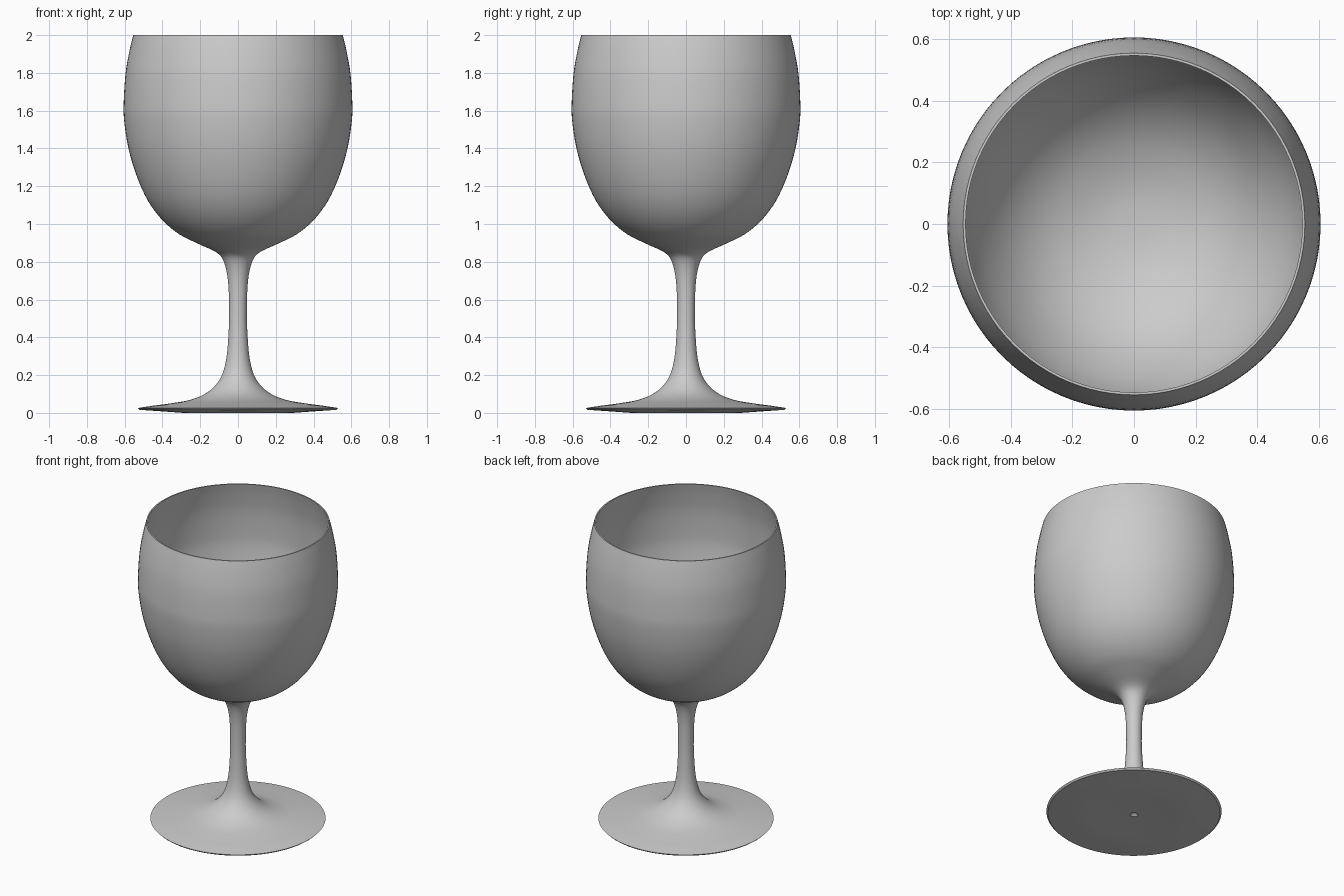
import bpy
import bmesh
import math
from mathutils import Vector

cube = bpy.data.objects.get("Cube")
if cube:
    bpy.data.objects.remove(cube, do_unlink=True)

SEGMENTS = 96

# One plain grey
grey = bpy.data.materials.new("plain grey")
grey.use_nodes = True
colour = (0.6, 0.6, 0.6, 1)
grey.diffuse_color = colour
grey.node_tree.nodes["Principled BSDF"].inputs["Base Color"].default_value = colour


def smooth_curve(points, steps=4):
    """Catmull-Rom curve through (radius, height) points."""
    p = [Vector(q) for q in points]
    p = [2 * p[0] - p[1]] + p + [2 * p[-1] - p[-2]]
    out = []
    for a, b, c, d in zip(p, p[1:], p[2:], p[3:]):
        for i in range(steps):
            t = i / steps
            out.append(0.5 * (2 * b + (c - a) * t + (2 * a - 5 * b + 4 * c - d) * t ** 2
                              + (3 * b - a - 3 * c + d) * t ** 3))
    return out + [p[-2]]


def lathe(name, profile):
    """Spin a profile about the z axis into a closed solid."""
    bm = bmesh.new()
    verts = [bm.verts.new((r, 0, z)) for r, z in profile]
    edges = [bm.edges.new(pair) for pair in zip(verts, verts[1:])]
    bmesh.ops.spin(bm, geom=verts + edges, axis=(0, 0, 1), cent=(0, 0, 0),
                   angle=math.tau, steps=SEGMENTS)
    bmesh.ops.remove_doubles(bm, verts=bm.verts, dist=0.0005)
    bmesh.ops.recalc_face_normals(bm, faces=bm.faces)
    mesh = bpy.data.meshes.new(name)
    bm.to_mesh(mesh)
    bm.free()
    mesh.materials.append(grey)
    obj = bpy.data.objects.new(name, mesh)
    bpy.context.collection.objects.link(obj)
    bpy.ops.object.select_all(action="DESELECT")
    obj.select_set(True)
    bpy.context.view_layer.objects.active = obj
    bpy.ops.object.shade_smooth_by_angle(angle=math.radians(40))


# Underside of the foot, with a small dimple in the middle
underside = [(0, 0.03), (0.024, 0.003), (0.25, 0.003), (0.29, 0), (0.4, 0.008), (0.52, 0.016)]

# Foot, stem and outside of the bowl
outside = smooth_curve([
    (0.53, 0.026), (0.45, 0.038), (0.36, 0.05), (0.25, 0.07), (0.16, 0.11), (0.095, 0.18),
    (0.063, 0.28), (0.05, 0.42), (0.047, 0.55), (0.053, 0.7), (0.075, 0.8), (0.115, 0.85),
    (0.21, 0.895), (0.31, 0.945), (0.4, 1.02), (0.475, 1.12), (0.535, 1.25), (0.58, 1.4),
    (0.603, 1.55), (0.605, 1.65), (0.595, 1.8), (0.574, 1.92), (0.555, 2.0)])

# Inside of the bowl, from rim to centre
inside = smooth_curve([
    (0.547, 2.0), (0.566, 1.92), (0.587, 1.8), (0.597, 1.65), (0.595, 1.55), (0.572, 1.4),
    (0.527, 1.25), (0.465, 1.13), (0.39, 1.033), (0.3, 0.96), (0.2, 0.912), (0.1, 0.885),
    (0, 0.878)])

lathe("goblet", underside + outside + inside)
